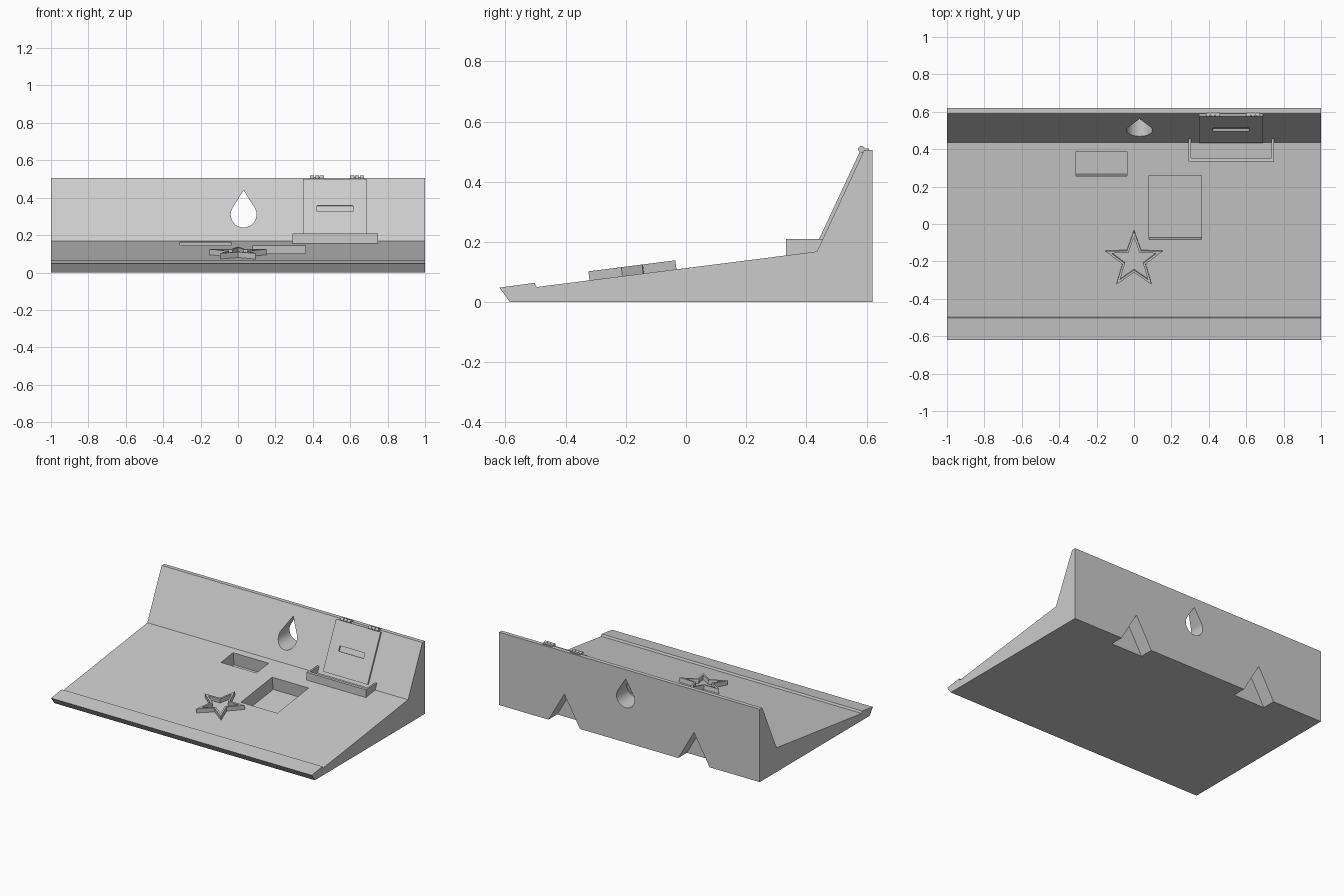
import bpy, bmesh
from math import sin, cos, pi, radians, atan2
from mathutils import Matrix

if "Cube" in bpy.data.objects:
    bpy.data.objects.remove(bpy.data.objects["Cube"], do_unlink=True)

grey = bpy.data.materials.new("light_grey")
grey.use_nodes = True
grey.diffuse_color = (0.6, 0.6, 0.6, 1)
grey.node_tree.nodes["Principled BSDF"].inputs["Base Color"].default_value = (0.6, 0.6, 0.6, 1)


def prism(name, points, low, high, frame=Matrix()):
    """Extrude a flat outline along the local z of a frame."""
    bm = bmesh.new()
    face = bm.faces.new([bm.verts.new((u, v, low)) for u, v in points])
    new = bmesh.ops.extrude_face_region(bm, geom=[face])["geom"]
    tops = [g for g in new if isinstance(g, bmesh.types.BMVert)]
    bmesh.ops.translate(bm, verts=tops, vec=(0, 0, high - low))
    bmesh.ops.recalc_face_normals(bm, faces=bm.faces)
    bm.transform(frame)
    mesh = bpy.data.meshes.new(name)
    bm.to_mesh(mesh)
    bm.free()
    mesh.materials.append(grey)
    obj = bpy.data.objects.new(name, mesh)
    bpy.context.collection.objects.link(obj)
    return obj


def cut(target, cutter):
    """Subtract a cutter from a part, then discard the cutter."""
    cutter.hide_render = True
    mod = target.modifiers.new("cut", 'BOOLEAN')
    mod.operation = 'DIFFERENCE'
    mod.solver = 'EXACT'
    mod.object = cutter
    bpy.context.view_layer.objects.active = target
    bpy.ops.object.modifier_apply(modifier=mod.name)
    bpy.data.objects.remove(cutter, do_unlink=True)


def rect(x0, x1, y0, y1):
    return [(x0, y0), (x1, y0), (x1, y1), (x0, y1)]


def arc(cx, cy, r, start, end, n):
    angles = [radians(start + (end - start) * i / n) for i in range(n + 1)]
    return [(cx + r * cos(a), cy + r * sin(a)) for a in angles]


def star(scale):
    pts = []
    for i in range(10):
        r = scale * (0.065 if i % 2 else 0.161)
        a = pi / 2 + i * pi / 5
        pts.append((r * cos(a), r * sin(a) - 0.193))
    return pts


# Working frames: side profile, front outline, sloping floor, leaning wall
SIDE = Matrix(((0, 0, 1, 0), (1, 0, 0, 0), (0, 1, 0, 0), (0, 0, 0, 1)))
FRONT = Matrix.Rotation(pi / 2, 4, 'X')
FLOOR = Matrix.Translation((0, 0, 0.113)) @ Matrix.Rotation(atan2(0.118, 0.932), 4, 'X')
WALL = Matrix.Translation((0, 0.435, 0.168)) @ Matrix.Rotation(atan2(0.337, 0.157), 4, 'X')

# Body: sloping deck with front lip and back wall
body = prism("ramp_body", [(-0.62, 0.048), (-0.585, 0), (0.62, 0), (0.62, 0.505),
                           (0.592, 0.505), (0.435, 0.168), (-0.497, 0.05),
                           (-0.503, 0.064)], -1, 1, SIDE)

# Pockets sunk square to the deck
cut(body, prism("small_pocket", rect(-0.31, -0.037, 0.258, 0.392), -0.09, 0.05, FLOOR))
cut(body, prism("large_pocket", rect(0.08, 0.36, -0.083, 0.262), -0.09, 0.05, FLOOR))

# Teardrop hole through the back wall
drop = [(0.03, 0.44)] + arc(0.03, 0.31, 0.069, 150, 390, 32)
cut(body, prism("drop_hole", drop, -0.8, -0.3, FRONT))

# Triangular notches at the bottom of the back
for x in (-0.495, 0.5):
    tri = [(x - 0.149, -0.05), (x + 0.149, -0.05), (x, 0.21)]
    cut(body, prism("notch", tri, -0.7, -0.525, FRONT))

# Raised star outline
ring = prism("star_outline", star(1), -0.003, 0.03, FLOOR)
cut(ring, prism("star_inside", star(0.78), -0.05, 0.1, FLOOR))

# Hinged door with a slot
door = prism("door_panel", rect(0.348, 0.69, 0.02, 0.362), -0.002, 0.011, WALL)
cut(door, prism("door_slot", rect(0.423, 0.615, 0.171, 0.206), -0.05, 0.05, WALL))

# Hinges: three knuckles and a leaf each
for x in (0.385, 0.6):
    for i in range(3):
        start = x + i * 0.026
        prism("hinge_knuckle", arc(0.583, 0.508, 0.011, 0, 345, 15),
              start, start + 0.022, SIDE)
    prism("hinge_leaf", rect(0.583, 0.608, 0.503, 0.511), x, x + 0.074, SIDE)

# Tray below the door: front wall and two side walls
prism("tray_front", [(0.333, 0.153), (0.353, 0.155), (0.353, 0.209), (0.333, 0.209)],
      0.292, 0.748, SIDE)
for x in (0.292, 0.735):
    prism("tray_side", [(0.345, 0.154), (0.44, 0.16), (0.458, 0.209), (0.345, 0.209)],
          x, x + 0.013, SIDE)
